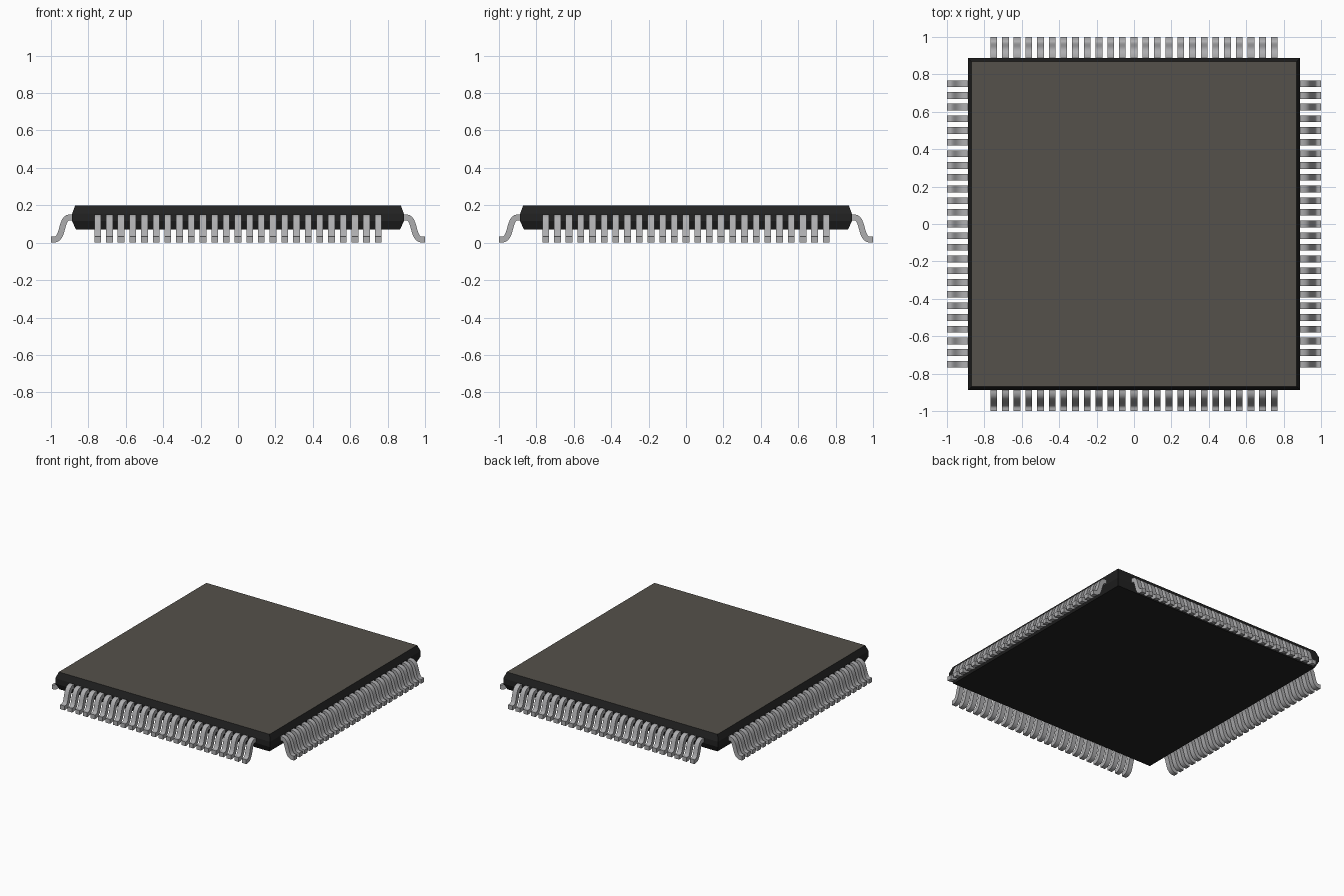
import bpy, bmesh, math
from mathutils import Vector, Matrix
from mathutils.geometry import interpolate_bezier

if "Cube" in bpy.data.objects:
    bpy.data.objects.remove(bpy.data.objects["Cube"])


def material(name, rgb):
    m = bpy.data.materials.new(name)
    m.diffuse_color = (*rgb, 1)
    m.use_nodes = True
    m.node_tree.nodes["Principled BSDF"].inputs["Base Color"].default_value = m.diffuse_color
    return m


black = material("black plastic", (0.016, 0.016, 0.016))
cover = material("grey brown top", (0.09, 0.083, 0.07))
metal = material("lead metal", (0.42, 0.42, 0.43))


def add_object(name, bm, mats):
    bmesh.ops.recalc_face_normals(bm, faces=bm.faces)
    me = bpy.data.meshes.new(name)
    bm.to_mesh(me)
    bm.free()
    for m in mats:
        me.materials.append(m)
    ob = bpy.data.objects.new(name, me)
    bpy.context.collection.objects.link(ob)
    return ob


# Chip body: stacked square rings with bevelled upper and lower rims
bm = bmesh.new()
rings = []
for half, z in ((0.866, 0.07), (0.887, 0.115), (0.887, 0.155), (0.87, 0.2)):
    rings.append([bm.verts.new((sx * half, sy * half, z))
                  for sx, sy in ((-1, -1), (1, -1), (1, 1), (-1, 1))])
for a, b in zip(rings, rings[1:]):
    for i in range(4):
        j = (i + 1) % 4
        bm.faces.new((a[i], a[j], b[j], b[i]))
bm.faces.new(rings[0][::-1])
top = bm.faces.new(rings[-1])
top.material_index = 1
add_object("chip_body", bm, [black, cover])

# Gull-wing lead centre line: out of the body, S-bend down, flat foot
mid = interpolate_bezier(Vector((0.9, 0.135)), Vector((0.95, 0.135)),
                         Vector((0.93, 0.016)), Vector((0.985, 0.016)), 13)
path = [Vector((0.87, 0.135))] + [Vector(p[:2]) for p in mid] + [Vector((1.0, 0.016))]
THICK, WIDTH, PITCH, COUNT = 0.016, 0.018, 0.0625, 25


def add_lead(bm, offset):
    sections = []
    for i, p in enumerate(path):
        t = (path[min(i + 1, len(path) - 1)] - path[max(i - 1, 0)]).normalized()
        n = Vector((-t.y, t.x)) * THICK
        sections.append([bm.verts.new((q.x, offset + w, q.y)) for q, w in
                         ((p + n, -WIDTH), (p + n, WIDTH), (p - n, WIDTH), (p - n, -WIDTH))])
    for a, b in zip(sections, sections[1:]):
        for i in range(4):
            j = (i + 1) % 4
            bm.faces.new((a[i], a[j], b[j], b[i]))
    bm.faces.new(sections[0])
    bm.faces.new(sections[-1])


# One row of leads on each side
for k, side in enumerate(("right", "back", "left", "front")):
    bm = bmesh.new()
    for i in range(COUNT):
        add_lead(bm, (i - (COUNT - 1) / 2) * PITCH)
    bm.transform(Matrix.Rotation(k * math.pi / 2, 4, "Z"))
    row = add_object(side + "_leads", bm, [metal])
    bpy.ops.object.select_all(action="DESELECT")
    row.select_set(True)
    bpy.context.view_layer.objects.active = row
    bpy.ops.object.shade_smooth_by_angle(angle=math.radians(35))
